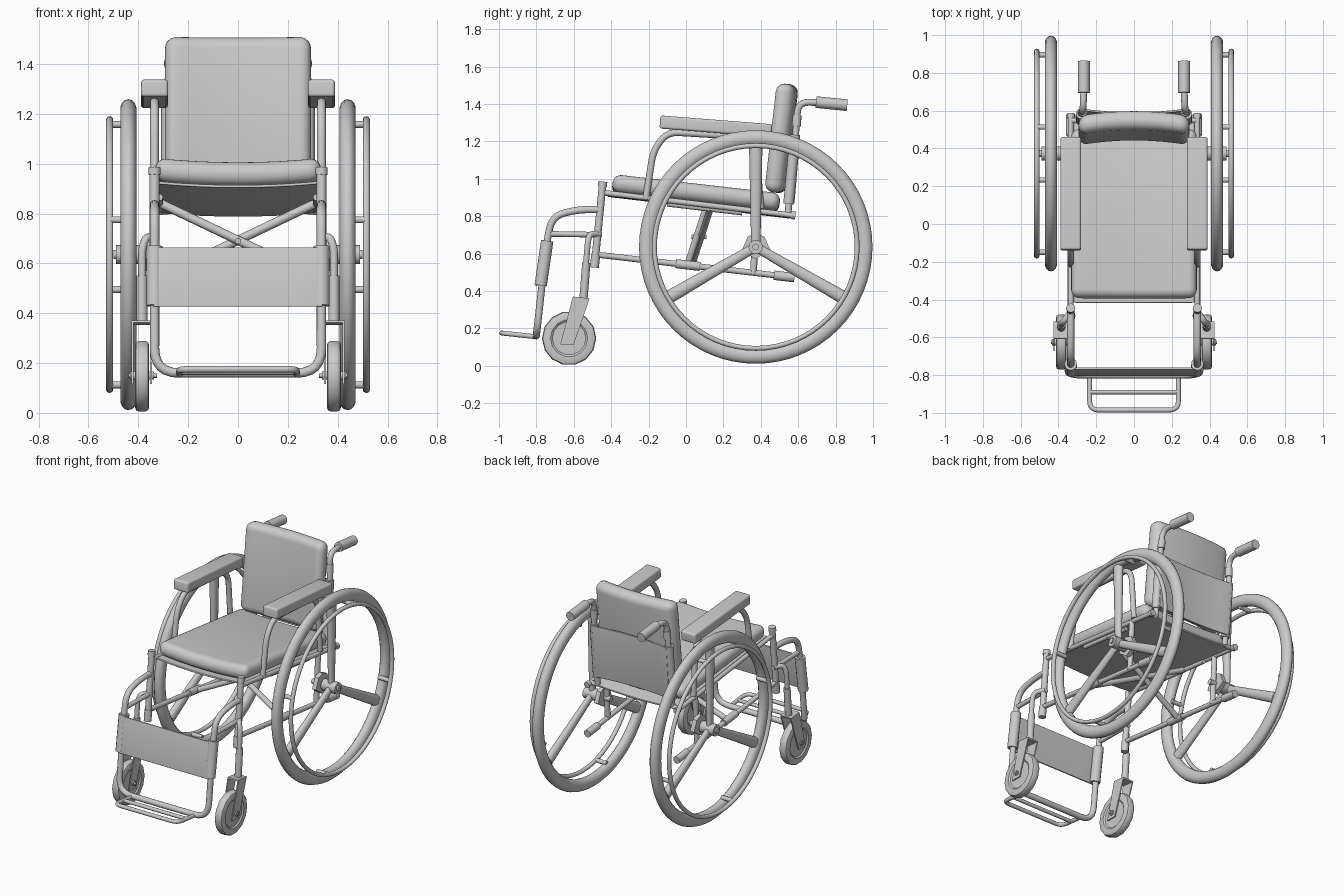
import bpy, bmesh, math
from mathutils import Vector, Matrix

if "Cube" in bpy.data.objects:
    bpy.data.objects.remove(bpy.data.objects["Cube"])

R = math.radians


def finish(name, bm, angle=40):
    bmesh.ops.recalc_face_normals(bm, faces=bm.faces)
    me = bpy.data.meshes.new(name)
    bm.to_mesh(me)
    bm.free()
    ob = bpy.data.objects.new(name, me)
    bpy.context.collection.objects.link(ob)
    bpy.ops.object.select_all(action='DESELECT')
    ob.select_set(True)
    bpy.context.view_layer.objects.active = ob
    bpy.ops.object.shade_smooth_by_angle(angle=R(angle))
    return ob


def rounded(pts, rad):
    # replace inner corners by short arcs
    pts = [Vector(p) for p in pts]
    out = [pts[0]]
    for a, b, c in zip(pts, pts[1:], pts[2:]):
        d = min(rad, (a - b).length * .48, (c - b).length * .48)
        p, q = b + (a - b).normalized() * d, b + (c - b).normalized() * d
        for i in range(7):
            t = i / 6
            out.append(p * (1 - t) ** 2 + b * 2 * t * (1 - t) + q * t * t)
    return out + [pts[-1]]


def tube(name, pts, r, rad=.08):
    cu = bpy.data.curves.new(name, 'CURVE')
    cu.dimensions = '3D'
    cu.bevel_depth, cu.bevel_resolution, cu.use_fill_caps = r, 4, True
    path = rounded(pts, rad)
    sp = cu.splines.new('POLY')
    sp.points.add(len(path) - 1)
    for p, v in zip(sp.points, path):
        p.co = (*v, 1)
    tmp = bpy.data.objects.new(name, cu)
    bpy.context.collection.objects.link(tmp)
    me = bpy.data.meshes.new_from_object(tmp.evaluated_get(bpy.context.evaluated_depsgraph_get()))
    bpy.data.objects.remove(tmp)
    bm = bmesh.new()
    bm.from_mesh(me)
    bmesh.ops.remove_doubles(bm, verts=bm.verts, dist=1e-5)
    return finish(name, bm)


def pair(name, pts, r, rad=.08):
    for side, s in (("left", -1), ("right", 1)):
        tube(f"{side}_{name}", [(s * x, y, z) for x, y, z in pts], r, rad)


def pad(name, loc, size, tilt, bevel, sag=0, axis=2):
    # rounded box, bowed across its width along one axis
    bm = bmesh.new()
    bmesh.ops.create_cube(bm, size=1, matrix=Matrix.Diagonal((*size, 1)))
    for i in range(1, 8):
        bmesh.ops.bisect_plane(bm, geom=bm.verts[:] + bm.edges[:] + bm.faces[:],
                               plane_co=(size[0] * (i / 8 - .5), 0, 0), plane_no=(1, 0, 0))
    for v in bm.verts:
        v.co[axis] += sag * (1 - (2 * v.co.x / size[0]) ** 2)
    edges = [e for e in bm.edges if e.calc_face_angle(0) > R(45)]
    bmesh.ops.bevel(bm, geom=edges, offset=bevel, segments=5, profile=.5, affect='EDGES', clamp_overlap=True)
    ob = finish(name, bm)
    ob.location, ob.rotation_euler = loc, (R(tilt), 0, 0)
    return ob


def prism(name, yz, x0, x1):
    bm = bmesh.new()
    f = bm.faces.new([bm.verts.new((x0, y, z)) for y, z in yz])
    g = bmesh.ops.extrude_face_region(bm, geom=[f])['geom']
    bmesh.ops.translate(bm, vec=(x1 - x0, 0, 0), verts=[v for v in g if isinstance(v, bmesh.types.BMVert)])
    return finish(name, bm)


def ring(name, loc, major, minor, squash):
    bpy.ops.mesh.primitive_torus_add(major_radius=major, minor_radius=minor, major_segments=64,
                                     minor_segments=14, location=loc, rotation=(0, R(90), 0))
    ob = bpy.context.object
    ob.name, ob.scale.z = name, squash
    bpy.ops.object.shade_smooth()


# cushions and fabric
pad("seat_cushion", (0, .055, .93), (.665, .90, .095), -6.5, .044, -.018)
pad("seat_sling", (0, .07, .866), (.64, .98, .012), -6.8, .004, -.015)
pad("backrest_cushion", (0, .495, 1.218), (.586, .10, .585), -6.5, .047, .025, 1)
pad("back_sling", (0, .59, 1.05), (.56, .012, .36), -5, .004, -.02, 1)
pad("calf_strap", (0, -.782, .545), (.68, .012, .24), -8.3, .004)

# big wheels
WY, WZ = .373, .635
for side, s in (("left", -1), ("right", 1)):
    ring(f"{side}_tyre", (s * .44, WY, WZ), .583, .041, .8)
    ring(f"{side}_hand_rim", (s * .515, WY, WZ), .542, .013, 1.1)
    tube(f"{side}_hub", [(s * .385, WY, WZ), (s * .49, WY, WZ)], .038)
    tube(f"{side}_axle", [(s * .3, WY, WZ), (s * .5, WY, WZ)], .018)
    for i in range(3):
        bm = bmesh.new()
        bmesh.ops.create_cone(bm, cap_ends=True, segments=16, radius1=.025, radius2=.036, depth=.53,
                              matrix=Matrix.Translation((0, 0, .285)))
        bmesh.ops.scale(bm, vec=(.75, 1, 1), verts=bm.verts)
        ob = finish(f"{side}_spoke_{i}", bm)
        ob.location, ob.rotation_euler = (s * .44, WY, WZ), (R(120 * i), 0, 0)
    for i in range(4):
        a = R(75 + 90 * i)
        y, z = WY + .541 * math.cos(a), WZ + .541 * math.sin(a)
        tube(f"{side}_rim_clip_{i}", [(s * .43, y, z), (s * .515, y, z)], .014)

    # armrest pads
    pad(f"{side}_armrest", (s * .335, .16, 1.28), (.11, .60, .07), -4.5, .03)

    # front casters with forks
    bm = bmesh.new()
    bmesh.ops.create_cone(bm, cap_ends=True, segments=14, radius1=.145, radius2=.145, depth=.056)
    caps = [f for f in bm.faces if len(f.verts) > 4]
    bmesh.ops.bevel(bm, geom=[e for f in caps for e in f.edges], offset=.015, segments=2,
                    profile=.5, affect='EDGES')
    caps = [f for f in bm.faces if len(f.verts) > 4]
    bmesh.ops.inset_individual(bm, faces=caps, thickness=.03)
    bmesh.ops.inset_individual(bm, faces=caps, thickness=.01, depth=-.008)
    ob = finish(f"{side}_caster_wheel", bm, 30)
    ob.location, ob.rotation_euler = (s * .385, -.625, .147), (0, R(90), 0)
    for k, x in enumerate((.346, .42)):
        prism(f"{side}_fork_plate_{k}", [(-.605, .37), (-.515, .36), (-.60, .115), (-.672, .115)],
              s * x, s * (x + .007))
    prism(f"{side}_fork_top", [(-.605, .37), (-.515, .36), (-.518, .352), (-.608, .362)], s * .346, s * .427)
    tube(f"{side}_caster_axle", [(s * .325, -.625, .15), (s * .44, -.625, .15)], .009)
    tube(f"{side}_caster_axle_nut", [(s * .338, -.625, .15), (s * .434, -.625, .15)], .017)

    # axle mount and brake plate
    prism(f"{side}_axle_plate", [(.30, .62), (.33, .69), (.37, .71), (.42, .69), (.45, .62), (.37, .57)],
          s * .345, s * .375)

# side frames
X = .335
pair("seat_rail", [(X, -.44, .925), (X, .58, .803)], .015)
pair("seat_rail_cap", [(X, .56, .806), (X, .585, .803)], .021)
pair("front_post", [(X, -.445, .975), (X, -.49, .525)], .020)
pair("front_post_cap", [(X, -.4445, .985), (X, -.448, .955)], .024)
pair("front_post_foot", [(X, -.482, .60), (X, -.49, .525)], .024)
pair("lower_rail", [(X, -.475, .594), (X, .56, .474)], .016)
pair("tipping_lever_grip", [(X, .47, .484), (X, .58, .471)], .025)
pair("axle_post", [(X, .36, .49), (X, .38, .83)], .018)
pair("armrest_frame", [(X, -.215, .89), (X, -.175, 1.15), (X, -.10, 1.25), (X, .37, 1.222), (X, .40, .84)], .018, .1)

# back posts and push handles
B = .28
pair("back_post", [(B, .545, .81), (B, .585, 1.22), (.27, .60, 1.41), (.265, .72, 1.407), (.265, .84, 1.396)], .018)
pair("back_post_sleeve", [(B, .548, .865), (B, .583, 1.235)], .028)
pair("back_post_collar", [(.275, .590, 1.28), (.272, .594, 1.34)], .024)
pair("push_grip", [(.265, .695, 1.41), (.265, .862, 1.393)], .031)
pair("back_post_bracket", [(B, .548, .81), (X, .548, .808)], .014)

# folding cross brace
for n, s in (("a", 1), ("b", -1)):
    dy = s * .012
    tube(f"cross_brace_{n}", [(s * .32, .12 + dy, .845), (-s * .32, .02 + dy, .54)], .018)
pair("upper_brace_tube", [(.315, -.10, .865), (.315, .30, .818)], .014)
pair("lower_brace_sleeve", [(X, -.055, .546), (X, .075, .531)], .024)
tube("brace_pivot", [(0, .03, .69), (0, .11, .69)], .013)

# caster stems
C = .385
pair("caster_arm", [(X, -.46, .705), (.37, -.515, .705), (C, -.525, .66), (C, -.55, .36)], .016, .05)
pair("caster_stem_housing", [(C, -.533, .55), (C, -.548, .36)], .022)
pair("leg_brace", [(X, -.45, .70), (X, -.725, .705)], .015)

# leg rests
tube("leg_rest_frame",
     [(-X, -.45, .835), (-X, -.58, .835), (-X, -.715, .80), (-X, -.745, .66), (-X, -.80, .16),
      (X, -.80, .16), (X, -.745, .66), (X, -.715, .80), (X, -.58, .835), (X, -.45, .835)], .019, .1)
pair("calf_strap_sleeve", [(X, -.742, .668), (X, -.777, .43)], .033)
tube("footplate_loop", [(-.235, -.80, .155), (-.235, -.985, .175), (.235, -.985, .175), (.235, -.80, .155)],
     .013, .05)
tube("footplate_bar", [(-.235, -.89, .165), (.235, -.89, .165)], .012)
